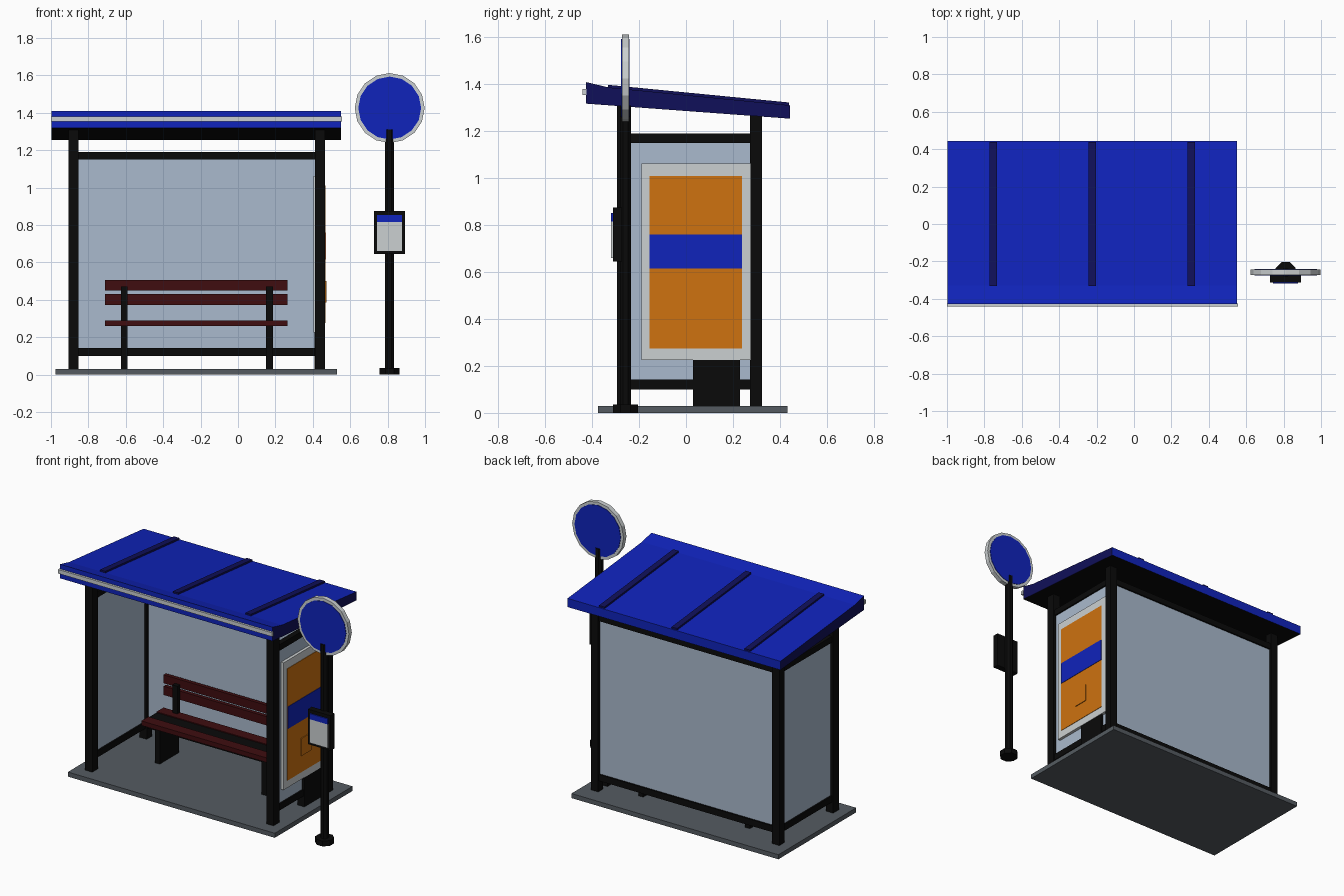
import bpy, bmesh, math
from mathutils import Matrix, Vector

if "Cube" in bpy.data.objects:
    bpy.data.objects.remove(bpy.data.objects["Cube"])


def mat(name, r, g, b):
    m = bpy.data.materials.new(name)
    m.diffuse_color = (r, g, b, 1)
    m.use_nodes = True
    m.node_tree.nodes["Principled BSDF"].inputs["Base Color"].default_value = m.diffuse_color
    return m


BLUE = mat("blue", 0.005, 0.017, 0.50)
NAVY = mat("navy", 0.005, 0.005, 0.10)
BLACK = mat("black", 0.003, 0.003, 0.003)
WHITE = mat("pale_grey", 0.60, 0.63, 0.64)
GLASS = mat("pale_glass", 0.40, 0.49, 0.61)
ORANGE = mat("orange", 0.62, 0.17, 0.005)
WOOD = mat("dark_red_wood", 0.05, 0.004, 0.005)
PAVING = mat("paving_grey", 0.09, 0.105, 0.12)


def finish(name, bm, *mats):
    bmesh.ops.recalc_face_normals(bm, faces=bm.faces)
    me = bpy.data.meshes.new(name)
    bm.to_mesh(me)
    bm.free()
    for m in mats:
        me.materials.append(m)
    ob = bpy.data.objects.new(name, me)
    bpy.context.collection.objects.link(ob)
    return ob


def box(name, x0, x1, y0, y1, z0, z1, m):
    bm = bmesh.new()
    bmesh.ops.create_cube(bm, size=1)
    for v in bm.verts:
        v.co = Vector(((x0 + x1) / 2 + v.co.x * (x1 - x0),
                       (y0 + y1) / 2 + v.co.y * (y1 - y0),
                       (z0 + z1) / 2 + v.co.z * (z1 - z0)))
    return finish(name, bm, m)


def cylinder(name, centre, r, depth, sides, m, facing_front=False, turn=0.0):
    bm = bmesh.new()
    rot = Matrix.Rotation(math.pi / 2, 4, 'X') if facing_front else Matrix()
    bmesh.ops.create_cone(bm, cap_ends=True, segments=sides, radius1=r, radius2=r, depth=depth,
                          matrix=Matrix.Translation(centre) @ rot @ Matrix.Rotation(turn, 4, 'Z'))
    return finish(name, bm, m)


def extrude_x(name, profile, x0, x1, *mats):
    """Extrude a closed (y, z) profile along x."""
    bm = bmesh.new()
    a = [bm.verts.new((x0, y, z)) for y, z in profile]
    f = bm.faces.new(a)
    new = bmesh.ops.extrude_face_region(bm, geom=[f])["geom"]
    bmesh.ops.translate(bm, vec=(x1 - x0, 0, 0), verts=[v for v in new if isinstance(v, bmesh.types.BMVert)])
    return finish(name, bm, *mats)


# paving slab
box("floor_slab", -0.975, 0.53, -0.375, 0.433, 0, 0.03, PAVING)

# roof: blue top and edges, navy ends, black underside
roof = extrude_x("roof", [(-0.427, 1.318), (-0.427, 1.41), (-0.33, 1.387),
                          (0.443, 1.311), (0.443, 1.254)], -0.997, 0.551, BLUE, NAVY, BLACK)
for p in roof.data.polygons:
    p.material_index = 1 if abs(p.normal.x) > 0.9 else 2 if p.normal.z < -0.5 else 0
box("roof_front_stripe", -1.0, 0.556, -0.441, -0.425, 1.354, 1.38, WHITE)
for i, x in enumerate((-0.752, -0.222, 0.306)):
    extrude_x(f"roof_rib_{i}", [(-0.332, 1.38), (-0.332, 1.398), (0.438, 1.323), (0.438, 1.305)],
              x - 0.02, x + 0.02, NAVY)

# corner posts
LX, RX, FY, BY, H = -0.88, 0.438, -0.264, 0.298, 0.026
for side, x in (("left", LX), ("right", RX)):
    box(f"{side}_front_post", x - H, x + H, FY - 0.03, FY + 0.03, 0.03, 1.315, BLACK)
    box(f"{side}_back_post", x - H, x + H, BY - H, BY + H, 0.03, 1.275, BLACK)

# rails and glass panes on the back and both sides
for level, z0, z1 in (("lower", 0.10, 0.142), ("upper", 1.15, 1.19)):
    box(f"{level}_back_rail", LX, RX, BY - 0.018, BY + 0.018, z0, z1, BLACK)
    for side, x in (("left", LX), ("right", RX)):
        box(f"{level}_{side}_rail", x - 0.018, x + 0.018, FY, BY, z0, z1, BLACK)
box("back_glass", LX, RX, BY - 0.008, BY + 0.008, 0.14, 1.152, GLASS)
for side, x in (("left", LX), ("right", RX)):
    box(f"{side}_glass", x - 0.008, x + 0.008, FY, BY, 0.14, 1.152, GLASS)

# poster case on the right side
box("poster_pedestal", 0.41, 0.462, 0.03, 0.23, 0.03, 0.24, BLACK)
box("poster_case", 0.405, 0.465, -0.19, 0.274, 0.226, 1.062, WHITE)
box("poster_sheet", 0.464, 0.468, -0.155, 0.238, 0.275, 1.01, ORANGE)
box("poster_band", 0.466, 0.471, -0.155, 0.238, 0.615, 0.76, BLUE)
box("poster_square", 0.466, 0.473, -0.015, 0.09, 0.385, 0.50, ORANGE)

# bench
for name, y0, y1, m, top in (("front", 0.01, 0.083, WOOD, 0.29), ("middle", 0.083, 0.168, BLACK, 0.284),
                             ("rear", 0.168, 0.24, WOOD, 0.29)):
    box(f"bench_{name}_slat", -0.71, 0.265, y0, y1, 0.26, top, m)
for name, z0, z1 in (("lower", 0.373, 0.43), ("upper", 0.45, 0.505)):
    box(f"bench_back_{name}_slat", -0.71, 0.265, 0.24, 0.265, z0, z1, WOOD)
for name, x in (("left", -0.608), ("right", 0.168)):
    box(f"bench_{name}_leg", x - 0.018, x + 0.018, 0.03, 0.23, 0.03, 0.262, BLACK)
    box(f"bench_{name}_upright", x - 0.018, x + 0.018, 0.212, 0.242, 0.262, 0.472, BLACK)

# stop pole with round sign
PX, PY = 0.811, -0.258
cylinder("pole_base", (PX, PY, 0.0175), 0.058, 0.035, 8, BLACK, turn=math.pi / 8)
cylinder("pole", (PX, PY, 0.66), 0.026, 1.30, 8, BLACK, turn=math.pi / 8)
cylinder("sign_rim", (PX, PY, 1.425), 0.187, 0.03, 16, WHITE, True)
cylinder("sign_face", (PX, PY, 1.425), 0.168, 0.036, 16, BLUE, True)

# timetable board on the pole
box("timetable_board", 0.727, 0.892, -0.312, -0.272, 0.645, 0.875, BLACK)
box("timetable_sheet", 0.742, 0.876, -0.319, -0.311, 0.66, 0.816, WHITE)
box("timetable_header", 0.742, 0.876, -0.319, -0.311, 0.816, 0.852, BLUE)
